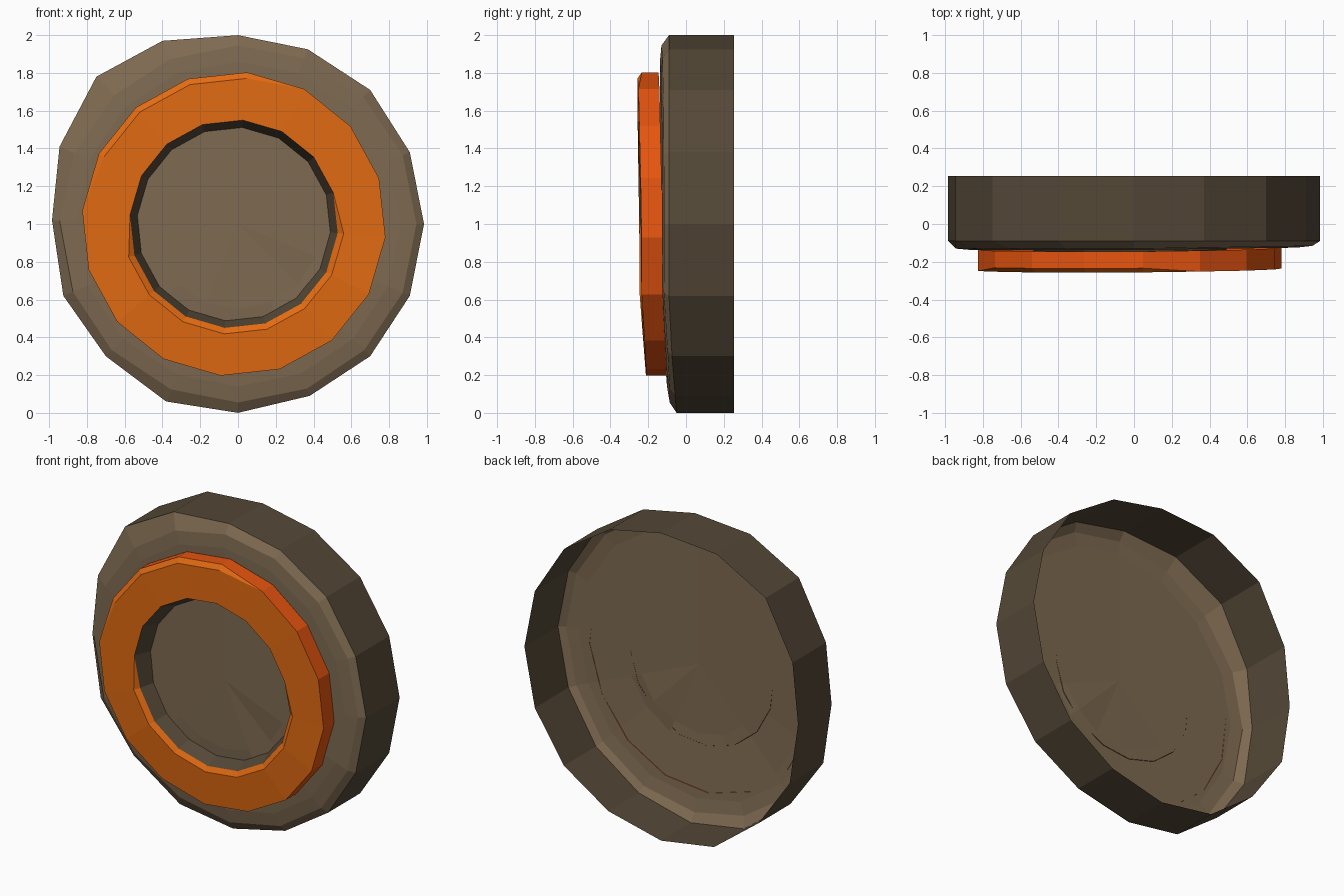
import bpy, bmesh, math

if "Cube" in bpy.data.objects:
    bpy.data.objects.remove(bpy.data.objects["Cube"])

def lin(c):
    c /= 255
    return c / 12.92 if c <= 0.04045 else ((c + 0.055) / 1.055) ** 2.4

def material(name, r, g, b):
    m = bpy.data.materials.new(name)
    m.diffuse_color = (lin(r), lin(g), lin(b), 1)
    m.use_nodes = True
    m.node_tree.nodes["Principled BSDF"].inputs["Base Color"].default_value = m.diffuse_color
    return m

light_brown = material("light_brown", 126, 106, 81)
dark_brown = material("dark_brown", 84, 72, 55)
orange = material("orange", 227, 107, 18)
red_orange = material("red_orange", 250, 92, 17)

def clamp(v):
    return max(0.0, min(1.0, v))

def front_y(x, z):
    # worn front surface: falls back near the bottom and slightly to the right
    return -0.138 + 0.045 * clamp((0.62 - z) / 0.58) + 0.015 * max(0, x)

def loft(name, loops, mats, bands, centre=None):
    # skins consecutive loops; bands gives the material index of each strip
    bm = bmesh.new()
    rows = [[bm.verts.new(p) for p in loop] for loop in loops]
    n = len(rows[0])
    for a, b, mi in zip(rows, rows[1:], bands):
        for i in range(n):
            j = (i + 1) % n
            bm.faces.new((a[i], a[j], b[j], b[i])).material_index = mi
    if centre:
        c = bm.verts.new(centre)
        for i in range(n):
            bm.faces.new((rows[-1][i], rows[-1][(i + 1) % n], c)).material_index = bands[-1]
    bmesh.ops.remove_doubles(bm, verts=bm.verts, dist=0.0005)
    me = bpy.data.meshes.new(name)
    bm.to_mesh(me)
    bm.free()
    for m in mats:
        me.materials.append(m)
    ob = bpy.data.objects.new(name, me)
    bpy.context.collection.objects.link(ob)
    return ob

# Body: open-backed, slightly uneven 16-sided shell (outline counter-clockwise from the top)
outline = [(0, 2), (-.40, 1.97), (-.75, 1.78), (-.945, 1.41), (-.985, 1.02), (-.925, .62),
           (-.70, .30), (-.38, .06), (0, 0), (.38, .09), (.70, .30), (.91, .62),
           (.985, 1), (.91, 1.38), (.70, 1.71), (.37, 1.925)]

def disc_loop(radius, lift=0.0):
    pts = []
    for x, z in outline:
        k = radius / math.hypot(x, z - 1)
        px, pz = x * k, 1 + (z - 1) * k
        pts.append((px, front_y(px, pz) + lift, pz))
    return pts

back = [(x, 0.255, z) for x, z in outline]
rim = [(x, -0.09 + 0.04 * clamp((0.5 - z) / 0.5), z) for x, z in outline]
inner = disc_loop(0.45)
inner[10] = (inner[10][0], inner[10][1] + 0.012, inner[10][2])   # small dent
loft("body_shell", [back, rim, disc_loop(0.945, 0.008), disc_loop(0.86), disc_loop(0.79),
                    disc_loop(0.53), inner],
     [dark_brown, light_brown], [0, 1, 1, 1, 1, 1], (0, front_y(0, 1), 1))

# Raised ring, 16 sides, with worn edges at outer upper left and inner bottom
N = 16
angles = [85 + 22.5 * i for i in range(N)]

def ring_loop(radius, height, inset=0.0, drop=0.0, worn=(0, 0)):
    pts = []
    for a in angles:
        k = 1 if worn[0] <= a <= worn[1] else 0
        r = radius + inset * k
        x, z = -0.022 + r * math.cos(math.radians(a)), 1 + r * math.sin(math.radians(a))
        tilt = 0.012 * clamp((z - 0.8) / 0.8) if height else 0
        pts.append((x, front_y(x, z) - height - tilt + drop * k, z))
    return pts

top_left, bottom = (84, 160), (190, 365)
loft("raised_ring", [ring_loop(0.806, -0.004),
                     ring_loop(0.806, 0.107, 0, 0.022, top_left),
                     ring_loop(0.806, 0.107, -0.032, 0, top_left),
                     ring_loop(0.552, 0.107, 0.032, 0, bottom),
                     ring_loop(0.552, 0.107, 0, 0.022, bottom)],
     [red_orange, orange], [0, 1, 1, 1])

# Dark sloping wall inside the ring
loft("ring_inner_wall", [ring_loop(0.552, 0.107, 0, 0.022, bottom), ring_loop(0.513, -0.003)],
     [dark_brown], [0])

# Consistent outward facing
for ob in bpy.data.objects:
    bm = bmesh.new()
    bm.from_mesh(ob.data)
    if sum(f.normal.y * f.calc_area() for f in bm.faces) > 0:
        bmesh.ops.reverse_faces(bm, faces=bm.faces)
    bm.to_mesh(ob.data)
    bm.free()
